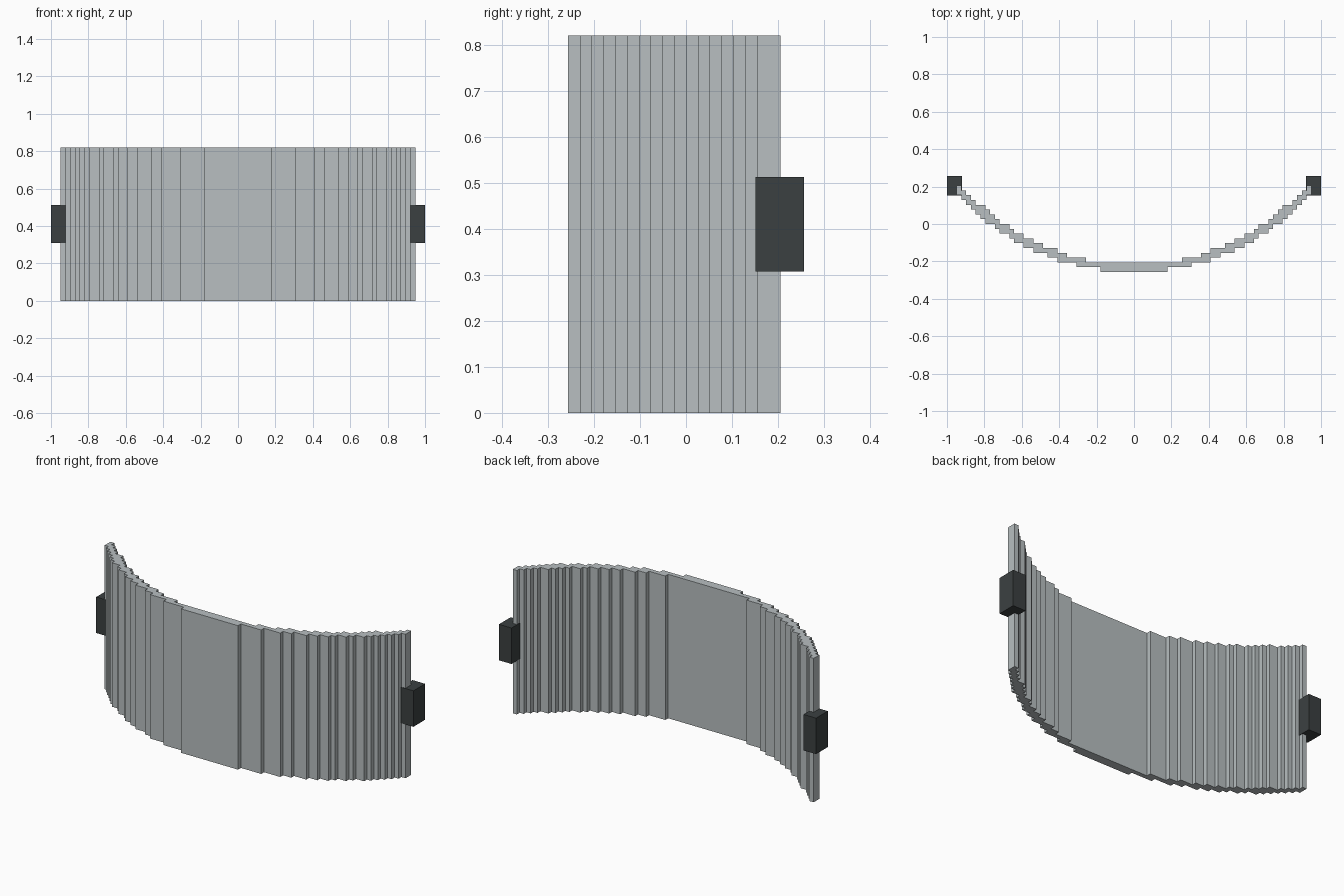
import bpy
import bmesh

if "Cube" in bpy.data.objects:
    bpy.data.objects.remove(bpy.data.objects["Cube"], do_unlink=True)

U = 2 / 78          # one grid step
HEIGHT = 32


def make_material(name, rgb):
    mat = bpy.data.materials.new(name)
    mat.use_nodes = True
    mat.diffuse_color = (*rgb, 1)
    mat.node_tree.nodes["Principled BSDF"].inputs["Base Color"].default_value = (*rgb, 1)
    return mat


def extrude_outline(name, outline, z0, z1, mat):
    """Extrude a closed outline, given in grid steps, from z0 to z1."""
    bm = bmesh.new()
    face = bm.faces.new([bm.verts.new((x * U, y * U, z0 * U)) for x, y in outline])
    top = bmesh.ops.extrude_face_region(bm, geom=[face])["geom"]
    bmesh.ops.translate(bm, vec=(0, 0, (z1 - z0) * U),
                        verts=[g for g in top if isinstance(g, bmesh.types.BMVert)])
    bmesh.ops.recalc_face_normals(bm, faces=bm.faces)
    mesh = bpy.data.meshes.new(name)
    bm.to_mesh(mesh)
    bm.free()
    mesh.materials.append(mat)
    obj = bpy.data.objects.new(name, mesh)
    bpy.context.collection.objects.link(obj)
    return obj


def stairs(widths, first_row):
    """Stepped edge: each row has one half-width; equal rows merge."""
    points = []
    for row, w in enumerate(widths, first_row):
        if points and points[-1][0] == w:
            points.pop()
        else:
            points.append((w, row))
        points.append((w, row + 1))
    return points


steel = make_material("pale_grey", (0.479, 0.521, 0.533))
dark = make_material("charcoal", (0.044, 0.051, 0.053))

# Curved stepped panel: half-widths of its front and back edges, row by row
front_edge = [7, 12, 16, 18, 21, 23, 25, 26, 28, 29, 31, 32, 33, 34, 35, 36, 37, 37]
back_edge = [10, 14, 16, 19, 21, 23, 25, 26, 28, 29, 30, 31, 33, 34, 35, 36]
half = stairs(front_edge, -10) + stairs(back_edge, -8)[::-1]
outline = half + [(-x, y) for x, y in reversed(half)]
extrude_outline("curved_panel", outline, 0, HEIGHT, steel)

# Side clips, a hair larger than the panel edge they wrap
for side, label in ((1, "left"), (-1, "right")):
    inner, outer, front, back = 35.9 * side, 39 * side, 5.9, 10
    clip = [(inner, front), (outer, front), (outer, back), (inner, back)]
    extrude_outline(label + "_clip", clip, 12, 20, dark)
